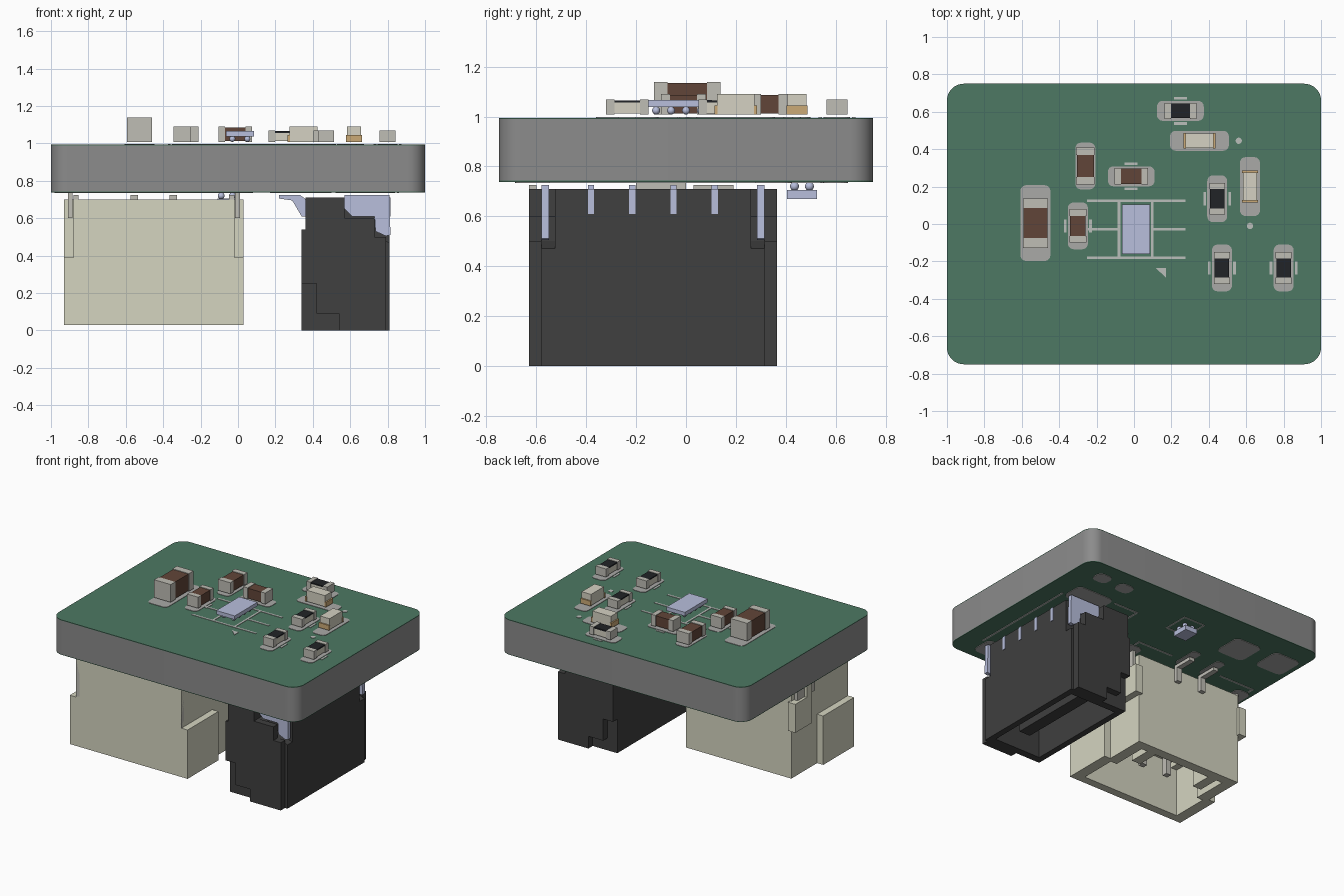
import bpy, bmesh, math
from mathutils import Matrix

if "Cube" in bpy.data.objects:
    bpy.data.objects.remove(bpy.data.objects["Cube"])

PALETTE = dict(mask=(.075, .19, .125), core=(.26, .26, .26), pad=(.4, .4, .39), silk=(.5, .52, .5),
               tin=(.52, .51, .46), brown=(.12, .06, .04), black=(.015, .017, .02), gold=(.6, .4, .18),
               cream=(.66, .64, .54), chip=(.48, .52, .72), housing=(.66, .66, .53), plastic=(.05, .05, .05))
MATS = {}
for n, c in PALETTE.items():
    MATS[n] = bpy.data.materials.new(n)
    MATS[n].diffuse_color = (*c, 1)


def finish(name, bm, col):
    bmesh.ops.recalc_face_normals(bm, faces=bm.faces)
    me = bpy.data.meshes.new(name)
    bm.to_mesh(me)
    bm.free()
    ob = bpy.data.objects.new(name, me)
    bpy.context.collection.objects.link(ob)
    me.materials.append(MATS[col])
    return ob


def boxes(name, col, *bs):
    """Boxes given as x0, x1, y0, y1, z0, z1."""
    bm = bmesh.new()
    for x0, x1, y0, y1, z0, z1 in bs:
        m = Matrix.Translation(((x0+x1)/2, (y0+y1)/2, (z0+z1)/2)) @ Matrix.Diagonal((x1-x0, y1-y0, z1-z0, 1))
        bmesh.ops.create_cube(bm, size=1, matrix=m)
    return finish(name, bm, col)


def solid(bm, loop, vec):
    """Closed prism from a planar loop."""
    a = [bm.verts.new(p) for p in loop]
    b = [bm.verts.new([p[i] + vec[i] for i in range(3)]) for p in loop]
    n = len(a)
    bm.faces.new(a)
    bm.faces.new(b[::-1])
    for i in range(n):
        bm.faces.new((a[i], b[i], b[(i+1) % n], a[(i+1) % n]))


def prisms(name, col, profile, spans):
    """XZ profile extruded over several y spans."""
    bm = bmesh.new()
    for y0, y1 in spans:
        solid(bm, [(x, y0, z) for x, z in profile], (0, y1-y0, 0))
    return finish(name, bm, col)


def plate(name, col, cx, cy, w, d, z0, z1, r, seg=5):
    """Rounded rectangular plate."""
    loop = []
    for k, (sx, sy) in enumerate(((1, 1), (-1, 1), (-1, -1), (1, -1))):
        for i in range(seg + 1):
            a = math.pi/2 * (k + i/seg)
            loop.append((cx + sx*(w/2-r) + r*math.cos(a), cy + sy*(d/2-r) + r*math.sin(a), z0))
    bm = bmesh.new()
    solid(bm, loop, (0, 0, z1-z0))
    bmesh.ops.remove_doubles(bm, verts=bm.verts, dist=1e-5)
    return finish(name, bm, col)


def smooth(ob):
    for o in bpy.context.selected_objects:
        o.select_set(False)
    bpy.context.view_layer.objects.active = ob
    ob.select_set(True)
    bpy.ops.object.shade_smooth_by_angle()


def balls(name, pts, r):
    bm = bmesh.new()
    for p in pts:
        bmesh.ops.create_uvsphere(bm, u_segments=12, v_segments=8, radius=r, matrix=Matrix.Translation(p))
    smooth(finish(name, bm, 'chip'))


# circuit board: core plus solder mask on both faces
smooth(plate("board_core", 'core', 0, 0, 2, 1.5, .743, .99, .09, 10))
plate("top_mask", 'mask', 0, 0, 2, 1.5, .99, .995, .09, 10)
plate("bottom_mask", 'mask', 0, 0, 2, 1.5, .738, .743, .09, 10)


# two-terminal parts
def component(name, kind, x, y, along_x, L=.2, W=.1, H=.082, padL=.25, padW=.107, ticks=False):
    def b(u0, u1, v0, v1, z0, z1):
        return (x+u0, x+u1, y+v0, y+v1, z0, z1) if along_x else (x+v0, x+v1, y+u0, y+u1, z0, z1)
    pw, pd = (padL, padW) if along_x else (padW, padL)
    plate(name + "_pad", 'pad', x, y, pw, pd, .993, .998, .03)
    z0, z1, h, w = 1.008, 1.008 + H, L/2, W/2
    e, i = L * .2, .004
    if kind == 'led':
        boxes(name + "_body", 'cream', b(-h+.01, h-.01, -w+i, w-i, z0, z1))
        boxes(name + "_ends", 'gold', b(-h, -h+.012, -w, w, z0, z0+.036), b(h-.012, h, -w, w, z0, z0+.036))
    else:
        boxes(name + "_ends", 'tin', b(-h, -h+e, -w, w, z0, z1), b(h-e, h, -w, w, z0, z1))
        if kind == 'cap':
            boxes(name + "_body", 'brown', b(-h+e, h-e, -w+i, w-i, z0+i, z1-i))
        else:
            boxes(name + "_body", 'cream', b(-h+e, h-e, -w+i, w-i, z0+i, z1-.012))
            boxes(name + "_top", 'black', b(-h+e, h-e, -w+i, w-i, z1-.012, z1-.003))
    if ticks:
        t = padW/2 + .014
        boxes(name + "_marks", 'silk', *[b(-.035, .035, s*t-.007, s*t+.007, .993, .998) for s in (-1, 1)])


component("large_capacitor", 'cap', -.527, .005, False, .265, .135, .131, .405, .16)
component("capacitor_a", 'cap', -.26, .31, False)
component("capacitor_b", 'cap', -.3, -.01, False, .18, .09, ticks=True)
component("capacitor_c", 'cap', -.015, .255, True, .18, .09, ticks=True)
component("resistor_a", 'res', .248, .605, True, .17, .085, .06, ticks=True)
component("resistor_b", 'res', .445, .135, False, .17, .085, .06, ticks=True)
component("resistor_c", 'res', .47, -.235, False, .17, .085, .06, ticks=True)
component("resistor_d", 'res', .8, -.235, False, .17, .085, .06, ticks=True)
component("led_a", 'led', .35, .445, True, .17, .085, .082, .315)
component("led_b", 'led', .62, .2, False, .17, .085, .082, .315)
for x, y in ((.56, .445), (.62, -.01)):
    plate("polarity_dot", 'silk', x, y, .034, .034, .993, .998, .017, 4)

# main chip, solder balls and printed outline
boxes("main_chip", 'chip', (-.065, .085, -.16, .105, 1.038, 1.066))
balls("main_chip_balls", [(x, y, 1.024) for x in (-.03, .05) for y in (-.12, -.06, 0, .06)], .016)
z = (.993, .998)
boxes("chip_outline", 'silk', (-.25, .275, .118, .132, *z), (-.25, .275, -.187, -.173, *z),
      (-.25, -.08, -.036, -.022, *z), (.1, .275, -.036, -.022, *z),
      (-.087, -.073, -.18, .125, *z), (.09, .104, -.18, .125, *z))
bm = bmesh.new()
solid(bm, [(.17, -.235, .993), (.115, -.235, .993), (.17, -.285, .993)], (0, 0, .005))
finish("pin_one_mark", bm, 'silk')

# chip and pads under the board
boxes("lower_chip", 'chip', (-.11, -.01, .405, .525, .67, .705))
balls("lower_chip_balls", [(x, y, .72) for x in (-.09, -.03) for y in (.435, .495)], .018)
z = (.734, .739)
boxes("lower_chip_outline", 'silk', (-.15, .03, .55, .56, *z), (-.15, .03, .365, .375, *z),
      (-.15, -.14, .365, .56, *z), (.02, .03, .365, .56, *z))
for x, y, w, d in ((-.53, .46, .22, .22), (-.85, .48, .22, .22), (.78, .6, .12, .1), (.58, .59, .12, .1),
                   (.68, .34, .3, .17), (.68, -.6, .3, .17), (-.92, -.1, .12, .3), (.02, -.1, .12, .3)):
    plate("bottom_pad", 'pad', x, y, w, d, .734, .739, .04)

# dark socket: open at the bottom, end plates mirrored about its middle
MID = -.1325


def both(y0, y1):
    return [(y0, y1), (2*MID - y1, 2*MID - y0)]


boxes("dark_socket_body", 'plastic', (.36, .81, -.525, .26, .54, .71), (.34, .81, -.525, .26, .36, .54),
      (.34, .385, -.58, .315, 0, .37), (.765, .81, -.58, .315, 0, .37),
      (.53, .62, -.45, .185, .08, .37))
prisms("dark_socket_inner_ends", 'plastic', [(.34, 0), (.81, 0), (.81, .47), (.73, .5), (.57, .6), (.57, .71),
       (.36, .71), (.36, .54), (.34, .54)], both(-.58, -.525))
prisms("dark_socket_end_plates", 'plastic', [(.54, 0), (.79, 0), (.79, .5), (.73, .5), (.73, .6), (.57, .6),
       (.57, .71), (.36, .71), (.36, .54), (.34, .54), (.34, .25), (.42, .25), (.42, .09), (.54, .09)],
       both(-.63, -.58))
prisms("dark_socket_anchors", 'chip', [(.57, .725), (.81, .725), (.815, .51), (.79, .505), (.735, .53), (.73, .61),
       (.61, .61), (.57, .65)], both(-.58, -.55))
PINS = [MID + (i-1.5)*.1655 for i in range(4)]
prisms("dark_socket_leads", 'chip', [(.22, .725), (.22, .705), (.29, .695), (.34, .61), (.365, .61), (.365, .70),
       (.33, .725)], [(y-.0125, y+.0125) for y in PINS])
boxes("dark_socket_contacts", 'chip', *[(.8, .815, y-.0125, y+.0125, .61, .71) for y in PINS],
      *[(.515, .53, y-.0125, y+.0125, .12, .37) for y in PINS])
boxes("dark_socket_lead_pads", 'pad', *[(.17, .33, y-.03, y+.03, .734, .739) for y in PINS])

# pale socket: open at the bottom, stepped sides, side wings
C = -.45
boxes("pale_socket", 'housing',
      (-.88, -.02, -.63, .03, .42, .7),                                        # roof
      (-.93, .03, -.63, -.57, .03, .39), (-.88, -.02, -.63, -.57, .38, .43),   # front wall
      (-.93, -.85, -.57, -.27, .03, .39), (-.05, .03, -.57, -.27, .03, .39),   # wide side walls
      (-.88, -.8, -.3, .03, .03, .43), (-.1, -.02, -.3, .03, .03, .43),        # narrow side walls
      (-.88, -.8, -.57, -.3, .38, .43), (-.1, -.02, -.57, -.3, .38, .43),
      (-.8, -.1, -.04, .03, .03, .43),                                         # back wall
      (-.75, -.68, -.2, -.04, .03, .43), (-.22, -.15, -.2, -.04, .03, .43),    # inner keys
      (-.93, -.87, -.08, .055, .39, .6), (-.03, .03, -.08, .055, .39, .6),     # wings
      (-.93, -.87, -.14, -.08, .39, .7), (-.03, .03, -.14, -.08, .39, .7))
boxes("pale_socket_anchors", 'tin', (-.88, -.853, -.63, -.6, .39, .725), (-.047, -.02, -.63, -.6, .39, .725),
      (-.91, -.885, -.2, 0, .6, .735), (-.015, .01, -.2, 0, .6, .735))
for x in (C - .104, C + .104):
    boxes("pale_socket_pin", 'tin', (x-.02, x+.02, -.34, -.3, .12, .45), (x-.02, x+.02, .03, .06, .6, .725),
          (x-.02, x+.02, .03, .19, .7, .725))
    plate("pale_socket_pin_pad", 'pad', x, .15, .07, .2, .734, .739, .02)

# printed socket outlines under the board
boxes("socket_outlines", 'silk', (-.95, -.66, .1, .112, *z), (-.24, .05, .1, .112, *z),
      (-.95, -.938, .06, .112, *z), (.038, .05, .06, .112, *z), (-.9, 0, -.662, -.65, *z),
      (.85, .862, -.55, .28, *z), (.3, .312, .16, .4, *z), (.3, .5, .39, .402, *z))

for m in bpy.data.materials:
    if m.users and not m.is_grease_pencil:
        m.use_nodes = True
        m.node_tree.nodes["Principled BSDF"].inputs["Base Color"].default_value = m.diffuse_color
